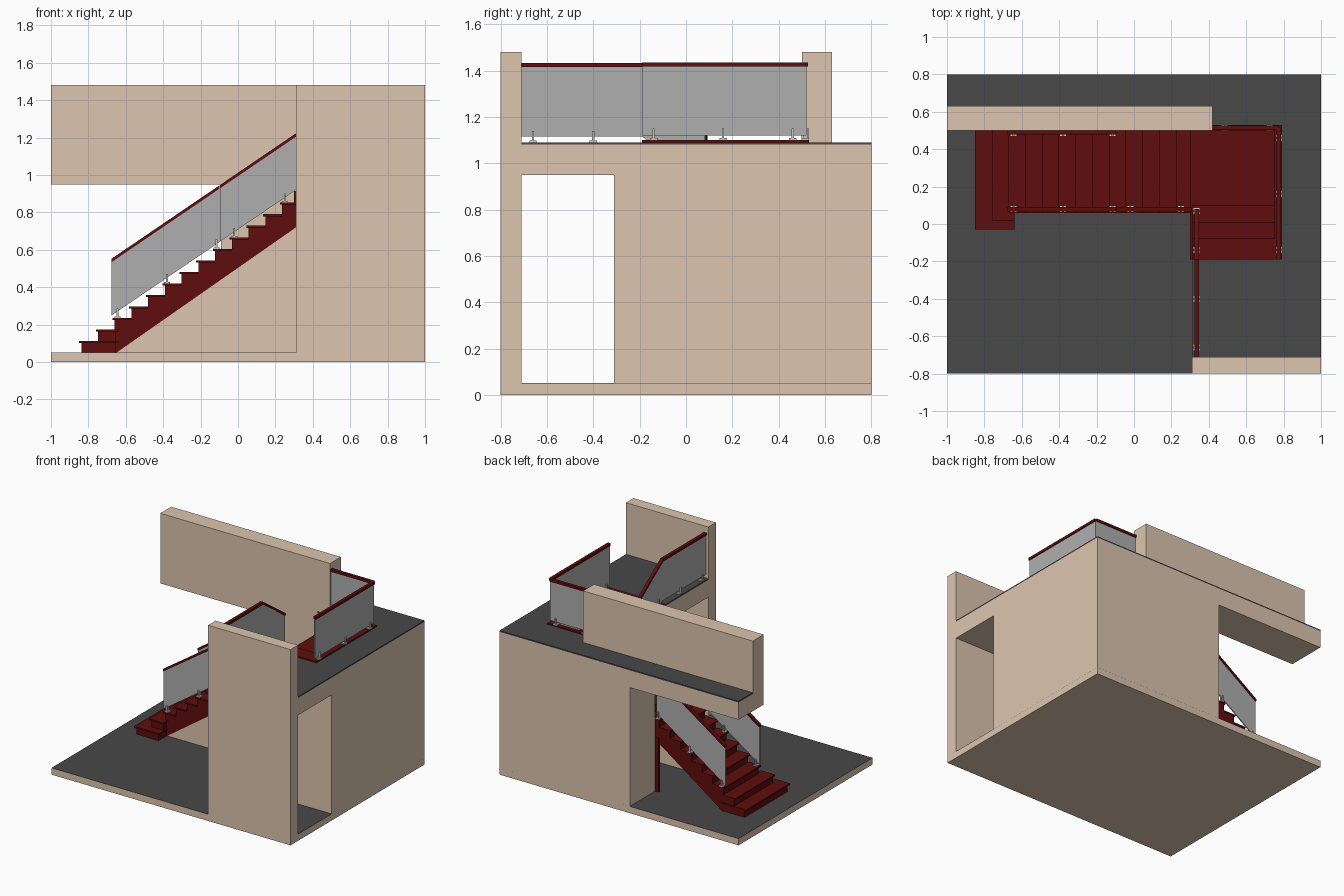
import bpy, bmesh, math
from mathutils import Vector

if "Cube" in bpy.data.objects:
    bpy.data.objects.remove(bpy.data.objects["Cube"])


def material(name, rgb):
    m = bpy.data.materials.new(name)
    m.diffuse_color = (*rgb, 1)
    m.use_nodes = True
    m.node_tree.nodes["Principled BSDF"].inputs["Base Color"].default_value = m.diffuse_color
    return m


BEIGE = material("plaster", (0.72, 0.56, 0.43))
DARK = material("dark_floor", (0.065, 0.065, 0.065))
RED = material("red_wood", (0.115, 0.004, 0.004))
GLASS = material("glass", (0.43, 0.43, 0.43))
STEEL = material("steel", (0.6, 0.6, 0.6))


def prism(name, pts, offset, mat):
    """Extrude a planar polygon of 3D points by an offset vector."""
    bm = bmesh.new()
    face = bm.faces.new([bm.verts.new(p) for p in pts])
    ext = bmesh.ops.extrude_face_region(bm, geom=[face])["geom"]
    bmesh.ops.translate(bm, vec=offset, verts=[g for g in ext if isinstance(g, bmesh.types.BMVert)])
    bmesh.ops.recalc_face_normals(bm, faces=bm.faces)
    me = bpy.data.meshes.new(name)
    bm.to_mesh(me)
    bm.free()
    ob = bpy.data.objects.new(name, me)
    bpy.context.collection.objects.link(ob)
    me.materials.append(mat)
    return ob


def plan(name, xy, z0, z1, mat):
    return prism(name, [(x, y, z0) for x, y in xy], (0, 0, z1 - z0), mat)


def box(name, x0, x1, y0, y1, z0, z1, mat):
    return plan(name, [(x0, y0), (x1, y0), (x1, y1), (x0, y1)], z0, z1, mat)


def strip(name, a, b, height, thick, mat):
    """Upright band from a to b; its bottom edge follows the two points."""
    a, b = Vector(a), Vector(b)
    side = Vector((b.y - a.y, a.x - b.x, 0)).normalized() * thick
    up = Vector((0, 0, height))
    return prism(name, [p - side / 2 for p in (a, b, b + up, a + up)], side, mat)


def cut(ob, *bounds):
    """Subtract box-shaped openings."""
    for b in bounds:
        cutter = box("cutter", *b, BEIGE)
        cutter.hide_render = True
        mod = ob.modifiers.new("opening", "BOOLEAN")
        mod.operation, mod.solver, mod.object = "DIFFERENCE", "EXACT", cutter
        bpy.context.view_layer.objects.active = ob
        bpy.ops.object.modifier_apply(modifier=mod.name)
        bpy.data.objects.remove(cutter)


def clamp(x, y, z, along_x):
    """Glass clamp: foot plate and two uprights, one each side of the pane."""
    box("clamp_foot", x - .016, x + .016, y - .016, y + .016, z, z + .008, STEEL)
    for s in (-.011, .011):
        cx, cy = (x, y + s) if along_x else (x + s, y)
        box("clamp_post", cx - .005, cx + .005, cy - .005, cy + .005, z, z + .05, STEEL)


def railing(name, a, b, glass_h=.285):
    strip(name + "_glass", a, b, glass_h, .008, GLASS)
    up = Vector((0, 0, glass_h))
    strip(name + "_handrail", Vector(a) + up, Vector(b) + up, .018, .024, RED)


# Ground slab and its dark covering
box("ground_slab", -1, 1, -.8, .8, 0, .05, BEIGE)
box("ground_floor", -1, 1, -.71, .8, .05, .051, DARK)
box("ground_floor_front", -1, .31, -.8, -.71, .05, .051, DARK)

# Building mass with doorway, rear passage and stair well
well = (.2, .77, -.19, .499, .84, 1.3)
mass = plan("building_mass", [(.31, -.71), (1, -.71), (1, .8), (-1, .8), (-1, .5), (.31, .5)],
            .05, 1.08, BEIGE)
cut(mass, (.2, 1.1, -.8, -.31, 0, .95), (-1.1, -.09, .4, .9, 0, .95), well)
upper = plan("upper_floor", [(.31, -.71), (1, -.71), (1, .8), (-1, .8), (-1, .63),
                             (.42, .63), (.42, .5), (.31, .5)], 1.08, 1.09, DARK)
cut(upper, well)
box("front_wall", .31, 1, -.8, -.71, .05, 1.48, BEIGE)
box("rear_parapet", -1, .42, .5, .63, 1.08, 1.48, BEIGE)

# Lower flight: sawtooth body with sloping underside
RISE, RUN, T = .0617, .0895, .011


def top(i):
    return .05 + RISE * (i + 1)


def nose(i):
    return -.85 + RUN * i


profile = [(-.65, .05), (nose(2) + .012, .05)]
for i in range(2, 13):
    profile += [(nose(i) + .012, top(i) - T), (nose(i + 1) + .012, top(i) - T)]
profile[-1] = (.31, top(12) - T)
profile.append((.31, .72))
prism("stair_body", [(x, .075, z) for x, z in profile], (0, .42, 0), RED)
for i in range(2, 13):
    box("tread", nose(i), min(nose(i + 1) + .012, .31), .06, .499, top(i) - T, top(i), RED)
# Two wide starting steps
for i, y in ((0, -.03), (1, .02)):
    box("starting_riser", nose(i) + .012, -.652, y + .012, .495, top(i) - RISE, top(i) - T, RED)
    box("starting_tread", nose(i), -.64, y, .499, top(i) - T, top(i), RED)
# Wall below the flight, and post at the passage corner
prism("under_stair_wall", [(-.65, .08, .05), (.31, .08, .05), (.31, .08, .72)], (0, .02, 0), BEIGE)
box("corner_post", -.12, -.09, .48, .499, .05, .46, RED)

# Landing and upper flight turning towards the front
box("landing", .30, .77, -.19, .499, .84, top(13), RED)
for k, y in enumerate((.10, .012, -.075)):
    z = top(14 + k)
    box("upper_riser", .315, .77, -.19, y - .012, z - RISE, z - T, RED)
    box("upper_tread", .31, .77, -.19, y, z - T, z, RED)
# Trim boards around the well
box("well_trim_side", .75, .79, -.19, .53, 1.09, 1.1, RED)
box("well_trim_rear", .42, .75, .5, .53, 1.09, 1.1, RED)

# Sloping railings on the lower flight
def slope(x):
    return .25 + (x + .675) * .68


for name, y, x0, x1 in (("stair_front_low", .08, -.675, -.1), ("stair_front_high", .08, -.096, .31),
                        ("stair_rear", .49, -.675, -.1)):
    railing(name, (x0, y, slope(x0)), (x1, y, slope(x1)))
for y, xs in ((.08, (-.645, -.38, -.115, -.02, .25)), (.487, (-.645, -.38, -.115))):
    for x in xs:
        clamp(x, y, top(math.floor((x + .85) / RUN)), True)

# Railings beside the upper flight and around the upper floor
railing("upper_flight", (.335, .08, .925), (.335, -.19, 1.115), .3)
railing("gallery", (.335, -.19, 1.115), (.335, -.71, 1.115), .3)
railing("well_side", (.775, -.19, 1.12), (.775, .515, 1.12), .297)
railing("well_rear", (.775, .515, 1.12), (.42, .515, 1.12), .297)
for x, y, z in ((.335, .07, top(14)), (.335, -.14, top(16)), (.335, -.4, 1.09), (.335, -.66, 1.09),
                (.775, -.14, 1.1), (.775, .16, 1.1), (.775, .46, 1.1)):
    clamp(x, y, z, False)
for x in (.485, .725):
    clamp(x, .515, 1.1, True)
